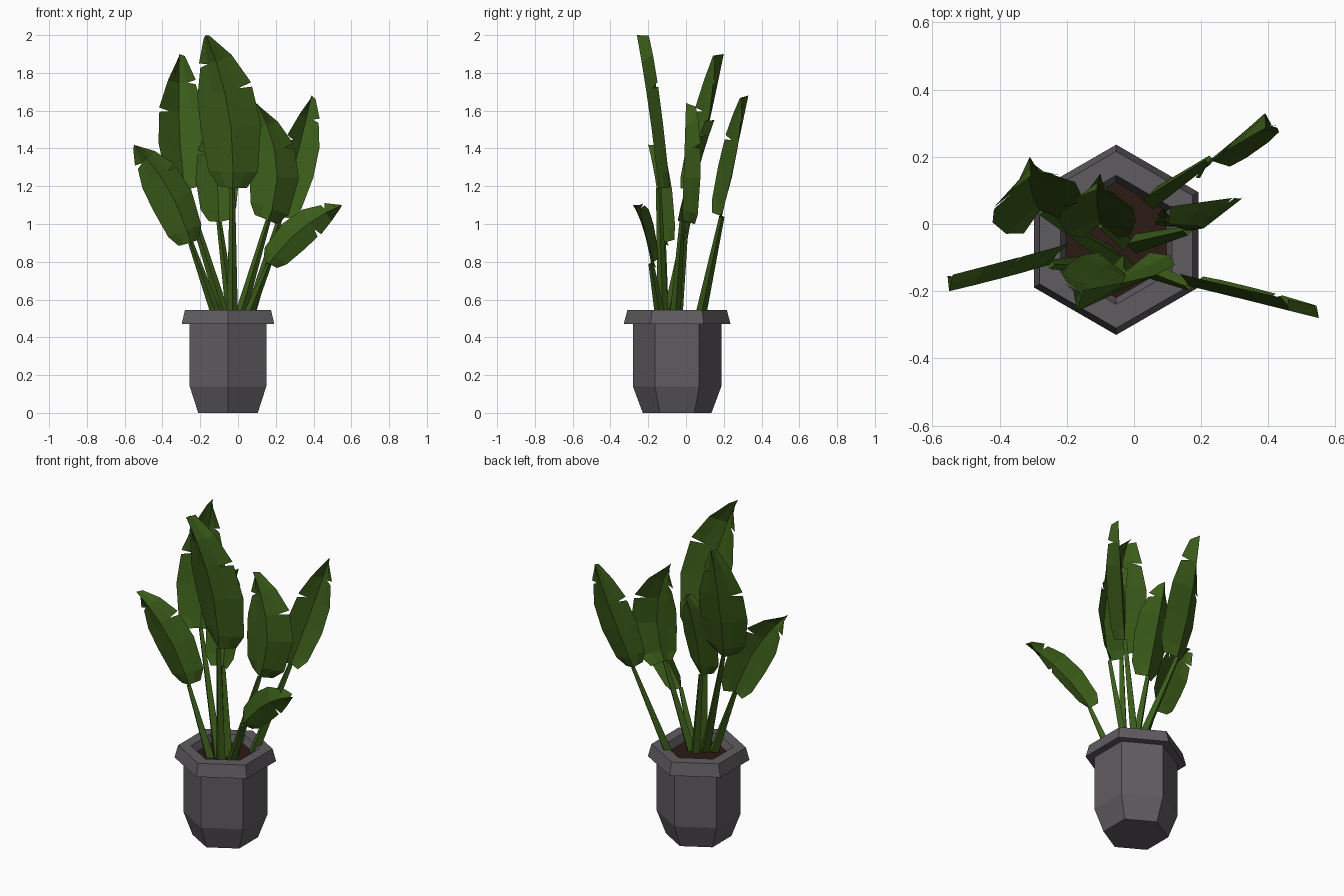
import bpy, math
from mathutils import Vector as V

if "Cube" in bpy.data.objects:
    bpy.data.objects.remove(bpy.data.objects["Cube"])


def add_mesh(name, verts, faces, mat):
    me = bpy.data.meshes.new(name)
    me.from_pydata(verts, [], faces)
    me.materials.append(mat)
    ob = bpy.data.objects.new(name, me)
    bpy.context.collection.objects.link(ob)


def material(name, rgb):
    m = bpy.data.materials.new(name)
    m.diffuse_color = (*rgb, 1)
    m.use_nodes = True
    m.node_tree.nodes["Principled BSDF"].inputs["Base Color"].default_value = m.diffuse_color
    return m


GREEN = material("leaf_green", (0.044, 0.108, 0.01))
CLAY = material("pot_grey", (0.118, 0.107, 0.118))
SOIL = material("soil_brown", (0.024, 0.01, 0.006))


def loft(name, rings, mat, cap_start=False, cap_end=False):
    """Joins equal rings of points with quads."""
    n = len(rings[0])
    faces = [(i * n + k, i * n + (k + 1) % n, (i + 1) * n + (k + 1) % n, (i + 1) * n + k)
             for i in range(len(rings) - 1) for k in range(n)]
    if cap_start:
        faces.append(tuple(reversed(range(n))))
    if cap_end:
        faces.append(tuple(range((len(rings) - 1) * n, len(rings) * n)))
    add_mesh(name, [p for r in rings for p in r], faces, mat)


def ring(centre, u, w, r, n):
    steps = [math.tau * k / n for k in range(n)]
    return [centre + r * (u * math.cos(a) + w * math.sin(a)) for a in steps]


def hexagon(r, z):
    return ring(V((-0.053, -0.047, z)), V((0, 1, 0)), V((-1, 0, 0)), r, 6)


# pot with overhanging rim, and soil
profile = [(0.182, 0), (0.234, 0.14), (0.234, 0.47), (0.283, 0.47),
           (0.263, 0.545), (0.192, 0.545), (0.168, 0.49)]
loft("pot", [hexagon(r, z) for r, z in profile], CLAY, cap_start=True)
loft("soil", [hexagon(0.175, 0.5)], SOIL, cap_end=True)


def stem(name, foot, top):
    """Tapered four-sided stalk."""
    d = (top - foot).normalized()
    u = d.cross(V((0, 1, 0))).normalized()
    w = u.cross(d)
    loft(name, [ring(foot, u, -w, 0.03, 4), ring(top, u, -w, 0.014, 4)], GREEN, cap_end=True)


# stations along the rib with their relative half-widths
OUTLINE = [(0, 0.48), (0.1, 0.82), (0.38, 1), (0.62, 0.92), (0.82, 0.56), (1, 0.1)]


def leaf(name, foot, base, mid, tip, turn, width):
    """Stalk plus a V-folded, torn blade; turn is the heading its hollow side faces."""
    base, mid, tip = V(base), V(mid), V(tip)
    stem(name + "_stem", V((*foot, 0.48)), base)
    bend = 2 * mid - (base + tip) / 2
    a = math.radians(turn)
    inward = V((math.cos(a), math.sin(a), 0))
    rib, dirs = [], []
    for t, _ in OUTLINE:
        rib.append(base.lerp(bend, t).lerp(bend.lerp(tip, t), t))
        dirs.append((bend - base).lerp(tip - bend, t).normalized())
    verts, faces = list(rib), []
    last = len(rib) - 1
    for s in (-1, 1):
        start = len(verts)
        for i, (p, d) in enumerate(zip(rib, dirs)):
            side = inward.cross(d).normalized() * s
            hollow = (inward - d * inward.dot(d)).normalized()
            off = side * width * OUTLINE[i][1] + hollow * width * 0.38
            if i == last:
                off -= d * 0.02
            # one tear on each side, at different heights
            torn = i == last - (1 if s < 0 else 2)
            gap = d * (0.012 if torn else 0)
            verts += [p + off * 0.5, p + off - gap, p + off + gap]
        for i in range(last):
            k, m = start + 3 * i, start + 3 * i + 3
            for q in ((i, k, m, i + 1), (k, k + 2, m + 1, m)):
                faces.append(q if s < 0 else q[::-1])
    add_mesh(name + "_leaf", verts, faces, GREEN)


# foot of stalk, blade base / middle / tip, heading, half-width
leaf("tall_front", (-0.03, -0.12), (-0.03, -0.145, 1.19), (-0.05, -0.195, 1.6),
     (-0.17, -0.26, 2.0), 90, 0.16)
leaf("tall_left", (-0.06, -0.1), (-0.28, 0.04, 1.18), (-0.31, 0.115, 1.5),
     (-0.31, 0.2, 1.9), -72, 0.138)
leaf("low_left", (-0.1, -0.12), (-0.25, -0.12, 0.9), (-0.37, -0.155, 1.19),
     (-0.55, -0.2, 1.42), 106, 0.118)
leaf("middle_back", (-0.03, -0.05), (-0.1, 0, 1.01), (-0.11, 0.07, 1.3),
     (-0.1, 0.15, 1.55), -90, 0.115)
leaf("middle_right", (0, -0.06), (0.16, -0.02, 1.02), (0.205, -0.01, 1.32),
     (0.1, 0, 1.64), 107, 0.135)
leaf("right_back", (0.05, 0.07), (0.225, 0.19, 1.04), (0.31, 0.26, 1.35),
     (0.39, 0.33, 1.68), -69, 0.105)
leaf("low_right", (0.04, -0.13), (0.165, -0.185, 0.79), (0.33, -0.225, 0.97),
     (0.55, -0.28, 1.1), 82, 0.09)
